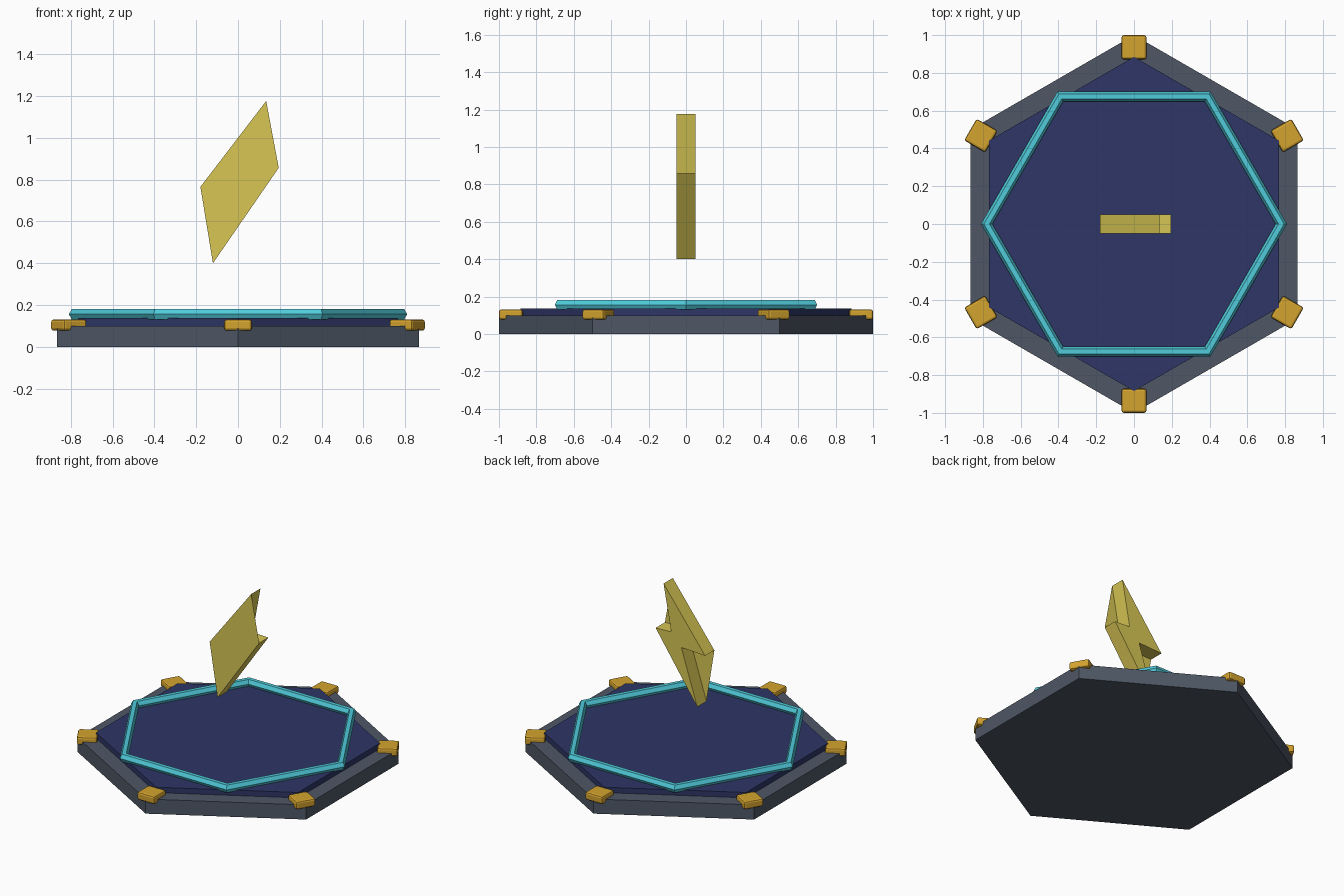
import bpy, bmesh, math

if "Cube" in bpy.data.objects:
    bpy.data.objects.remove(bpy.data.objects["Cube"])


def material(name, rgb):
    lin = [((c / 255 + 0.055) / 1.055) ** 2.4 for c in rgb]
    m = bpy.data.materials.new(name)
    m.diffuse_color = (*lin, 1)
    m.use_nodes = True
    m.node_tree.nodes["Principled BSDF"].inputs["Base Color"].default_value = m.diffuse_color
    return m


SLATE = material("slate grey", (78, 87, 101))
NAVY = material("navy blue", (46, 54, 102))
CYAN = material("cyan", (80, 203, 219))
GOLD = material("gold", (212, 163, 46))
YELLOW = material("pale yellow", (216, 198, 84))


def finish(name, mat):
    ob = bpy.context.object
    ob.name = name
    ob.data.materials.append(mat)
    return ob


def hex_plate(name, radius, z0, z1, mat):
    bpy.ops.mesh.primitive_cylinder_add(vertices=6, radius=radius, depth=z1 - z0,
                                        location=(0, 0, (z0 + z1) / 2))
    return finish(name, mat)


# Stacked hexagonal plates
hex_plate("base", 1.0, 0, 0.1, SLATE)
hex_plate("top_plate", 0.885, 0.1, 0.137, NAVY)

# Six-sided glowing ring, turned 30 degrees against the plates
bpy.ops.mesh.primitive_torus_add(major_radius=0.78, minor_radius=0.03, major_segments=6,
                                 minor_segments=6, location=(0, 0, 0.156))
ring = finish("ring", CYAN)
ring.data.polygons.foreach_set("use_smooth", [False] * len(ring.data.polygons))

# Bevelled corner clamps
for i in range(6):
    a = math.radians(30 + 60 * i)
    bpy.ops.mesh.primitive_cube_add(size=1, location=(0.936 * math.cos(a), 0.936 * math.sin(a), 0.104),
                                    rotation=(0, 0, a))
    clamp = finish(f"corner_clamp_{i + 1}", GOLD)
    clamp.scale = (0.128, 0.132, 0.054)
    bpy.ops.object.transform_apply(location=False, rotation=False, scale=True)
    bevel = clamp.modifiers.new("bevel", "BEVEL")
    bevel.width = 0.012
    bevel.segments = 2

# Floating bolt: zigzag walls and back, plain four-sided front
outline = [(0.135, 1.177), (0.077, 0.862), (0.195, 0.857),
           (-0.12, 0.4), (0.0, 0.775), (-0.18, 0.766)]
bm = bmesh.new()
f = [bm.verts.new((x, -0.05, z)) for x, z in outline]
b = [bm.verts.new((x, 0.05, z)) for x, z in outline]
for i in range(6):
    j = (i + 1) % 6
    bm.faces.new((f[i], f[j], b[j], b[i]))
bm.faces.new((f[5], f[3], f[2], f[0]))
bm.faces.new((b[0], b[1], b[4], b[5]))
bm.faces.new((b[1], b[2], b[3], b[4]))
mesh = bpy.data.meshes.new("bolt")
bm.to_mesh(mesh)
bm.free()
mesh.materials.append(YELLOW)
bpy.context.collection.objects.link(bpy.data.objects.new("bolt", mesh))
